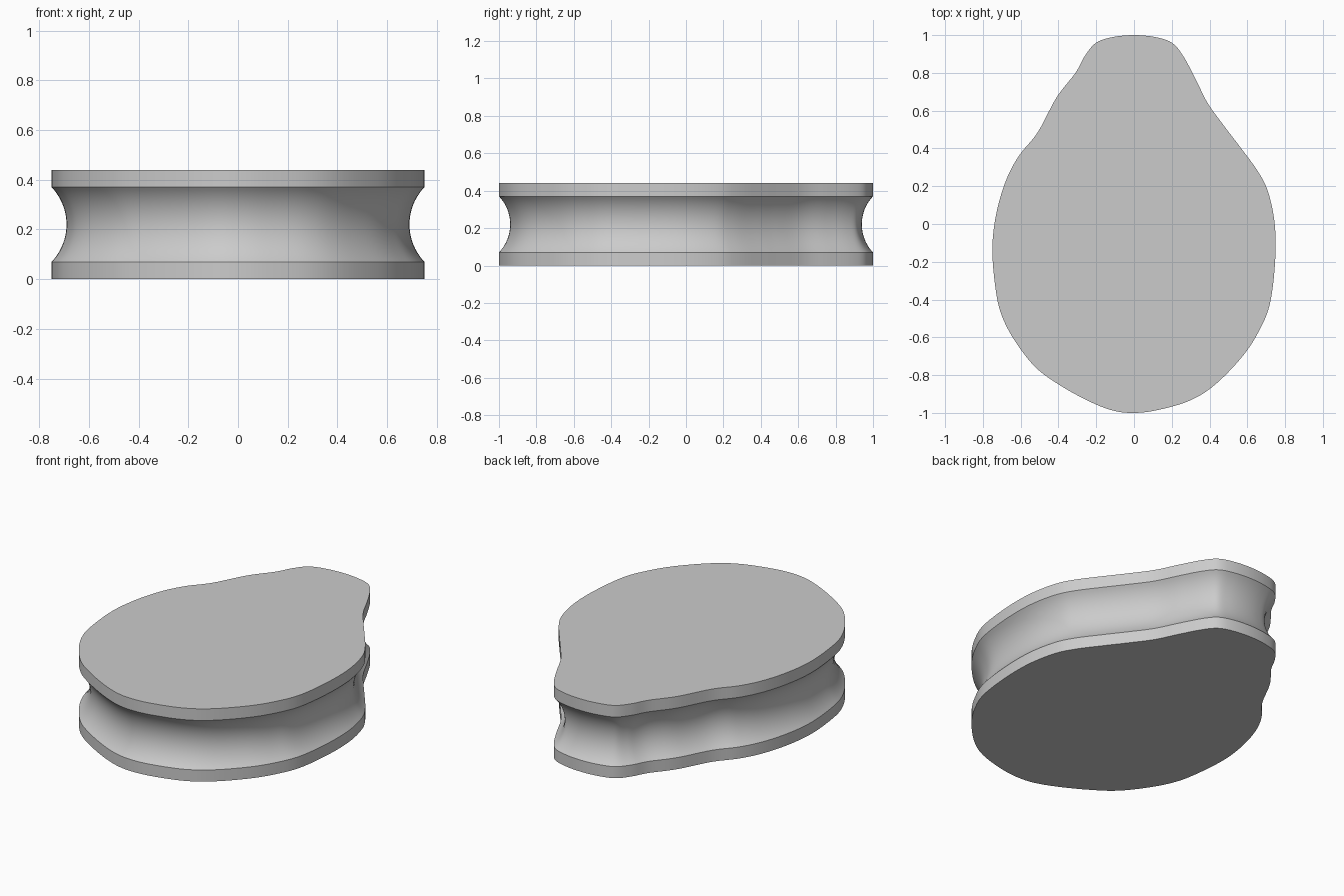
import bpy, bmesh, math
from mathutils import Vector

cube = bpy.data.objects.get("Cube")
if cube:
    bpy.data.objects.remove(cube, do_unlink=True)

HEIGHT, RIM, DEPTH = 0.44, 0.07, 0.06
STEPS, ARC = 6, 20

# Pear-shaped outline, counter-clockwise from the narrow back end
OUTLINE = [Vector(p) for p in (
    (0, 1), (-.11, .99), (-.2, .96), (-.26, .89), (-.31, .8), (-.41, .67), (-.51, .485),
    (-.61, .36), (-.68, .225), (-.73, .05), (-.75, -.135), (-.732, -.35),
    (-.7, -.485), (-.63, -.62), (-.52, -.76), (-.39, -.855), (-.235, -.94),
    (-.11, -.988), (0, -1), (.125, -.985), (.295, -.935), (.43, -.85),
    (.575, -.7), (.665, -.56), (.72, -.42), (.747, -.2), (.745, 0),
    (.71, .17), (.655, .28), (.56, .41), (.48, .515), (.39, .64),
    (.325, .77), (.26, .89), (.2, .96), (.11, .99))]


def smooth_loop(pts, steps):
    """Closed Catmull-Rom curve through the points."""
    out, n = [], len(pts)
    for i in range(n):
        a, b, c, d = (pts[(i + k) % n] for k in (-1, 0, 1, 2))
        for s in range(steps):
            t = s / steps
            out.append(b + (c - a) * t / 2 + (a - b * 2.5 + c * 2 - d / 2) * t**2
                       + ((b - c) * 3 + d - a) * t**3 / 2)
    return out


def inward_normals(pts):
    n = len(pts)
    tangents = [(pts[(i + 2) % n] - pts[i - 2]).normalized() for i in range(n)]
    return [Vector((-t.y, t.x)) for t in tangents]


# Side profile as (inset, height): straight rims with a round groove between
half = HEIGHT / 2 - RIM
radius = (half**2 + DEPTH**2) / (2 * DEPTH)
sweep = math.asin(half / radius)
profile = [(0, 0)]
for i in range(ARC + 1):
    a = sweep * (2 * i / ARC - 1)
    profile.append((DEPTH - radius * (1 - math.cos(a)), HEIGHT / 2 + radius * math.sin(a)))
profile.append((0, HEIGHT))

# Loft the outline through the profile and cap both ends
loop = smooth_loop(OUTLINE, STEPS)
normals = inward_normals(loop)
bm = bmesh.new()
rings = [[bm.verts.new((*(p + nrm * inset), z)) for p, nrm in zip(loop, normals)]
         for inset, z in profile]
for low, high in zip(rings, rings[1:]):
    for i in range(len(loop)):
        j = (i + 1) % len(loop)
        bm.faces.new((low[i], low[j], high[j], high[i]))
bm.faces.new(rings[0][::-1])
bm.faces.new(rings[-1])
bmesh.ops.recalc_face_normals(bm, faces=bm.faces[:])

mesh = bpy.data.meshes.new("grooved_body")
bm.to_mesh(mesh)
bm.free()
body = bpy.data.objects.new("grooved_body", mesh)
bpy.context.collection.objects.link(body)

# Plain grey finish
grey = bpy.data.materials.new("plain_grey")
grey.use_nodes = True
colour = (0.6, 0.6, 0.6, 1)
grey.diffuse_color = colour
grey.node_tree.nodes["Principled BSDF"].inputs["Base Color"].default_value = colour
mesh.materials.append(grey)

# Smooth sides, sharp rims
bpy.ops.object.select_all(action='DESELECT')
body.select_set(True)
bpy.context.view_layer.objects.active = body
bpy.ops.object.shade_smooth_by_angle(angle=math.radians(30))
